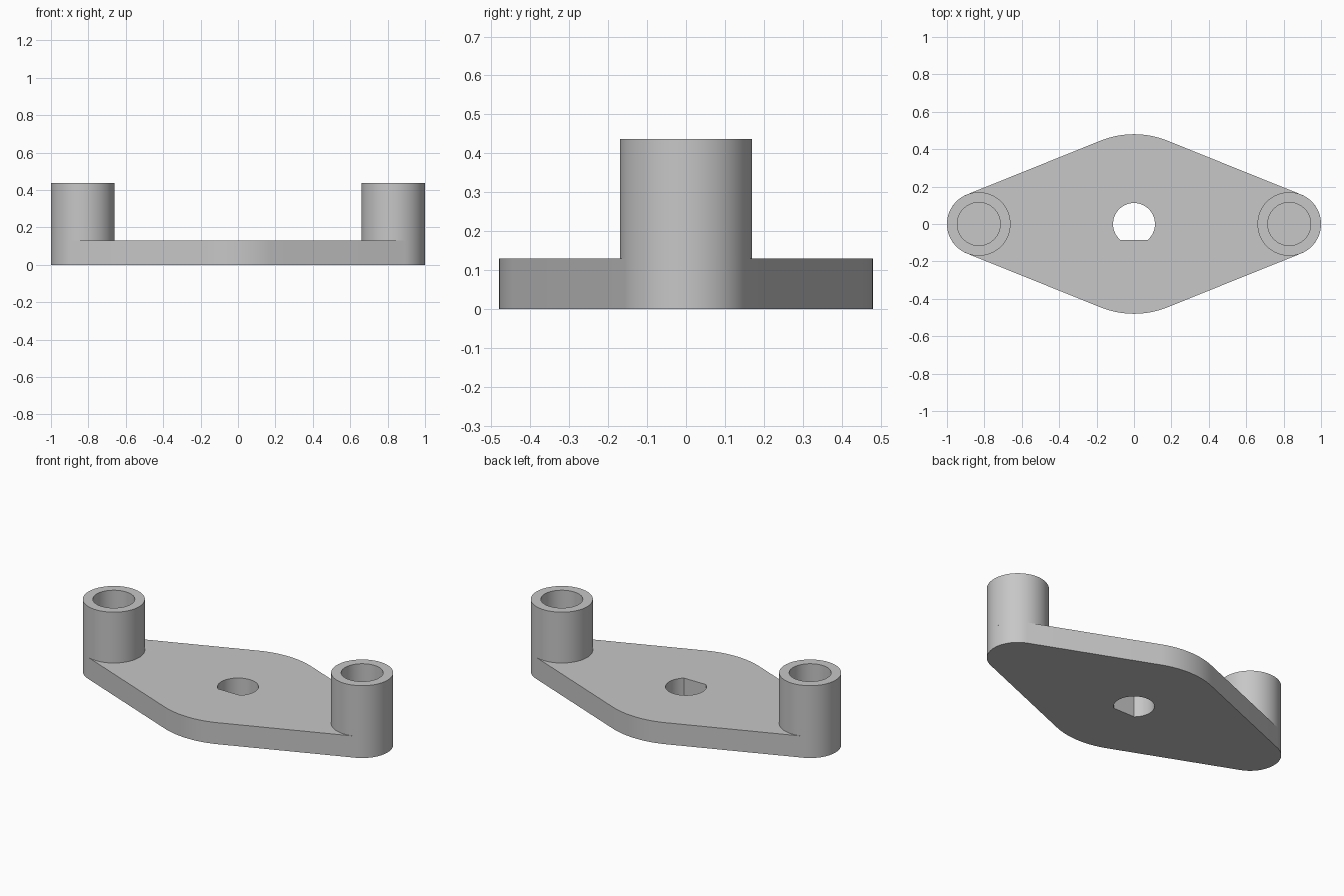
import bpy, bmesh
from math import pi, asin, cos, sin, radians

cube = bpy.data.objects.get("Cube")
if cube:
    bpy.data.objects.remove(cube, do_unlink=True)

PLATE_TOP, BOSS_TOP = 0.13, 0.437
BOSS_X, BOSS_R, BORE_R = 0.83, 0.17, 0.115
MID_R, HOLE_R, FLAT_Y = 0.48, 0.112, -0.085

grey = bpy.data.materials.new("plain grey")
grey.use_nodes = True
colour = (0.57, 0.57, 0.57, 1)
grey.diffuse_color = colour
grey.node_tree.nodes["Principled BSDF"].inputs["Base Color"].default_value = colour


def arc(cx, radius, start, end, steps):
    """Points along an arc centred on the x axis."""
    angles = [start + (end - start) * i / steps for i in range(steps + 1)]
    return [(cx + radius * cos(a), radius * sin(a)) for a in angles]


def extruded(name, loops, z0, z1):
    """Fill an outline with its holes and extrude it upwards."""
    bm = bmesh.new()
    edges = []
    for loop in loops:
        verts = [bm.verts.new((x, y, z0)) for x, y in loop]
        edges += [bm.edges.new((v, verts[i - 1])) for i, v in enumerate(verts)]
    bmesh.ops.triangle_fill(bm, use_beauty=True, edges=edges)
    solid = bmesh.ops.extrude_face_region(bm, geom=bm.faces[:])
    top = [g for g in solid["geom"] if isinstance(g, bmesh.types.BMVert)]
    bmesh.ops.translate(bm, verts=top, vec=(0, 0, z1 - z0))
    bmesh.ops.recalc_face_normals(bm, faces=bm.faces[:])
    mesh = bpy.data.meshes.new(name)
    bm.to_mesh(mesh)
    bm.free()
    mesh.materials.append(grey)
    obj = bpy.data.objects.new(name, mesh)
    bpy.context.collection.objects.link(obj)
    bpy.ops.object.select_all(action="DESELECT")
    obj.select_set(True)
    bpy.context.view_layer.objects.active = obj
    bpy.ops.object.shade_smooth_by_angle(angle=radians(30))
    return obj


# Plate: four arcs joined by straight tangents, with a D-shaped shaft hole
tilt = asin((MID_R - BOSS_R) / BOSS_X)
side = pi / 2 - tilt
outline = (arc(BOSS_X, BOSS_R, -side, side, 32)
           + arc(0, MID_R, side, pi - side, 20)
           + arc(-BOSS_X, BOSS_R, pi - side, pi + side, 32)
           + arc(0, MID_R, pi + side, 2 * pi - side, 20))
flat = asin(FLAT_Y / HOLE_R)
shaft_hole = arc(0, HOLE_R, flat, pi - flat, 40)
extruded("base_plate", [outline, shaft_hole], 0, PLATE_TOP)

# Hollow bosses, closed below by the plate
for name, x in (("left_boss", BOSS_X), ("right_boss", -BOSS_X)):
    rings = [arc(x, r, 0, 2 * pi, 64)[:-1] for r in (BOSS_R, BORE_R)]
    extruded(name, rings, PLATE_TOP, BOSS_TOP)
